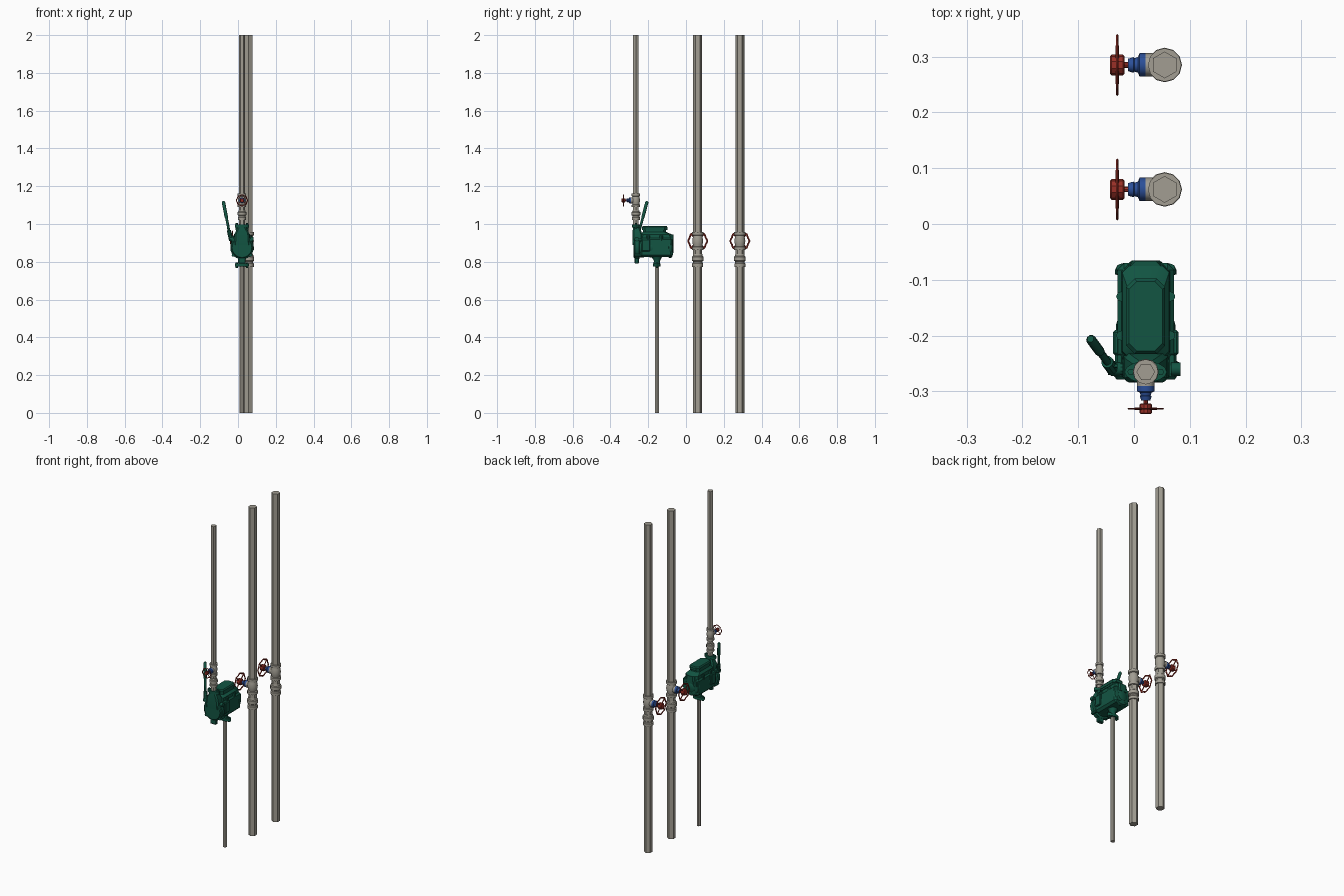
import bpy, bmesh, math
from mathutils import Vector, Matrix

if "Cube" in bpy.data.objects:
    bpy.data.objects.remove(bpy.data.objects["Cube"])

def mat(name, c):
    m = bpy.data.materials.new(name)
    m.diffuse_color = (*c, 1)
    m.use_nodes = True
    m.node_tree.nodes["Principled BSDF"].inputs["Base Color"].default_value = m.diffuse_color
    return m
GREY = mat("pipe_grey", (0.36, 0.34, 0.29))
GREEN = mat("casting_green", (0.006, 0.09, 0.055))
RED = mat("wheel_red", (0.32, 0.03, 0.02))
BLUE = mat("bonnet_blue", (0.025, 0.08, 0.32))

def finish(name, bm, m):
    bmesh.ops.recalc_face_normals(bm, faces=bm.faces)
    me = bpy.data.meshes.new(name)
    bm.to_mesh(me)
    bm.free()
    me.materials.append(m)
    ob = bpy.data.objects.new(name, me)
    bpy.context.collection.objects.link(ob)
    bpy.ops.object.select_all(action='DESELECT')
    ob.select_set(True)
    bpy.context.view_layer.objects.active = ob
    bpy.ops.object.shade_smooth_by_angle(angle=math.radians(35))
    return ob

def loft(name, rings, m, closed=False):
    bm = bmesh.new()
    rs = [[bm.verts.new(p) for p in r] for r in rings]
    n = len(rs[0])
    pairs = list(zip(rs, rs[1:])) + ([(rs[-1], rs[0])] if closed else [])
    for a, b in pairs:
        for i in range(n):
            j = (i + 1) % n
            bm.faces.new((a[i], a[j], b[j], b[i]))
    if not closed:
        bm.faces.new(rs[0])
        bm.faces.new(rs[-1])
    return finish(name, bm, m)

def lathe(name, origin, axis, profile, m, n=16, phase=0, oval=1):
    """Turned part: profile is (distance along axis, radius)."""
    o, q = Vector(origin), Vector(axis).to_track_quat('Z', 'Y')
    rings = []
    for d, r in profile:
        rings.append([o + q @ Vector((r * oval * math.cos(phase + math.tau * i / n),
                                      r * math.sin(phase + math.tau * i / n), d)) for i in range(n)])
    return loft(name, rings, m)

def rod(name, a, b, r, m, n=8):
    d = Vector(b) - Vector(a)
    return lathe(name, a, d.normalized(), [(0, r), (d.length, r)], m, n)

def box(name, lo, hi, m, bevel=0.004):
    bm = bmesh.new()
    bmesh.ops.create_cube(bm, size=1)
    for v in bm.verts:
        v.co = [(l + h) / 2 + c * (h - l) for c, l, h in zip(v.co, lo, hi)]
    bmesh.ops.bevel(bm, geom=bm.edges[:], offset=bevel, segments=1, affect='EDGES')
    return finish(name, bm, m)

def wheel(name, centre, axis, r, t):
    q, o = Vector(axis).to_track_quat('Z', 'Y'), Vector(centre)
    rings = []
    for i in range(32):
        a = math.tau * i / 32
        # lobed grip: rim swells outward eight times
        rr = r * (0.91 + 0.05 * math.cos(8 * a))
        rings.append([o + q @ Vector(((rr + t * math.cos(b)) * math.cos(a),
                                      (rr + t * math.cos(b)) * math.sin(a), t * 0.6 * math.sin(b)))
                      for b in [math.tau * k / 6 for k in range(6)]])
    loft(name + "_rim", rings, RED, closed=True)
    for k in range(4):
        a = math.tau * (k + 0.5) / 4
        tip = o + q @ Vector((0.9 * r * math.cos(a), 0.9 * r * math.sin(a), 0))
        rod(f"{name}_spoke_{k}", o, tip, t * 0.7, RED, 6)

def valve(name, x, y, z, axis, s, reach, wr):
    """Gate valve: body on the pipe, bonnet, stem and handwheel along axis."""
    o, ax = Vector((x, y, z)), Vector(axis)
    def prof(pts): return [(d * s, r * s) for d, r in pts]
    lathe(name + "_body", o, (0, 0, 1), prof([
        (-.047, .025), (-.047, .030), (-.031, .030), (-.028, .024), (-.018, .026), (0, .029),
        (.018, .026), (.028, .024), (.031, .030), (.047, .030), (.047, .025)]), GREY, 12)
    # union coupling below the valve
    lathe(name + "_union", o, (0, 0, 1), prof([
        (-.137, .024), (-.137, .029), (-.120, .029), (-.116, .025), (-.108, .025), (-.104, .031),
        (-.084, .031), (-.080, .026), (-.076, .026), (-.070, .024)]), GREY, 12)
    lathe(name + "_branch", o, ax, prof([(0, .022), (.022, .020), (.022, .021), (.034, .021)]), GREY, 12)
    k = reach / .085
    lathe(name + "_bonnet", o, ax, [(d * k, r * s) for d, r in [
        (.032, .021), (.045, .021), (.048, .014), (.054, .012), (.056, .014), (.066, .011)]], BLUE, 12)
    lathe(name + "_stem", o, ax, [(.064 * k, .005 * s), (reach, .005 * s)], RED, 8)
    hub = wr * 0.36
    lathe(name + "_hub", o + ax * reach, ax, [(-.013 * s, hub * .8), (-.010 * s, hub), (-.002, hub), (.002, hub),
                                            (.010 * s, hub), (.013 * s, hub * .8)], RED, 10)
    wheel(name + "_handwheel", o + ax * reach, ax, wr, wr * 0.09)

# tall risers with their valves
for i, y in enumerate((0.062, 0.285)):
    lathe(f"riser_pipe_{i}", (0.055, y, 0), (0, 0, 1), [(0, .024), (2, .024)], GREY, 6, math.pi / 2)
    valve(f"riser_valve_{i}", 0.055, y, 0.91, (-1, 0, 0), 1, .085, .053)

# upper feed pipe, its valve, and lower drain pipe
CX = 0.021
lathe("feed_pipe", (CX, -.265, .99), (0, 0, 1), [(0, .0165), (1.01, .0165)], GREY, 6)
valve("feed_valve", CX, -.265, 1.125, (0, -1, 0), .75, .066, .031)
lathe("drain_pipe", (CX, -.154, 0), (0, 0, 1), [(0, .0125), (.79, .0125)], GREY, 6)
lathe("drain_collar", (CX, -.154, .785), (0, 0, 1), [(0, .014), (.03, .014)], GREY, 12)

# pump barrel, end cover and rear cap
CZ = 0.875
lathe("pump_barrel", (CX, -.07, CZ), (0, -1, 0), [
    (0, .040), (.004, .051), (.012, .055), (.02, .055), (.022, .050), (.10, .050),
    (.11, .053), (.12, .053), (.124, .050), (.18, .052)], GREEN, 24)
lathe("front_cover", (CX, -.245, CZ), (0, -1, 0), [
    (0, .054), (.004, .062), (.026, .062), (.028, .056), (.034, .052)], GREEN, 24)
box("pump_cradle", (CX - .051, -.245, .825), (CX + .051, -.07, .93), GREEN, .012)
box("cover_foot", (CX - .02, -.272, .79), (CX + .02, -.25, .83), GREEN)
lathe("rear_boss", (CX, -.075, CZ), (0, -1, 0), [(-.010, .024), (-.006, .03), (.01, .03)], GREEN, 16)

# sloped air chamber on top with octagonal lid
def slab(x, y0, y1, z, c):
    return [(CX + a, b, z) for a, b in ((-x, y0 + c), (-x + c, y0), (x - c, y0), (x, y0 + c),
                                       (x, y1 - c), (x - c, y1), (-x + c, y1), (-x, y1 - c))]
loft("air_chamber", [slab(.045, -.245, -.07, .90, .012), slab(.042, -.24, -.075, .945, .012),
                     slab(.031, -.228, -.105, .958, .014), slab(.031, -.228, -.105, .975, .014)], GREEN)
loft("chamber_lid", [slab(.034, -.233, -.098, .968, .015), slab(.035, -.233, -.098, .983, .015),
                     slab(.030, -.228, -.103, .99, .014)], GREEN)
loft("rear_shoulder", [slab(.03, -.12, -.065, .90, .008), slab(.026, -.12, -.066, .945, .008)], GREEN)

# outlet column and oval flanges
loft("outlet_column", [slab(.042, -.282, -.225, .89, .008), slab(.038, -.284, -.232, .95, .008),
                       slab(.02, -.28, -.245, .985, .008)], GREEN)
for nm, y, z in (("outlet_flange", -.265, .982), ("inlet_flange", -.154, .774)):
    loft(nm, [[(CX + .038 * math.copysign(abs(math.cos(a)) ** 1.2, math.cos(a)),
                y + .02 * math.sin(a), z + h) for a in [math.tau * i / 16 for i in range(16)]]
              for h in (0, .016)], GREEN)
    for s in (-1, 1):
        rod(nm + f"_bolt_{s}", (CX + s * .027, y, z - .006), (CX + s * .027, y, z + .022), .006, GREEN, 6)
lathe("inlet_neck", (CX, -.154, .785), (0, 0, 1), [(0, .018), (.02, .016), (.045, .03)], GREEN, 16)

# lugs and bolts along both sides
for s in (-1, 1):
    for y, z in ((-.08, .90), (-.13, .925), (-.2, .925)):
        rod("side_bolt", (CX + s * .044, y, z - .014), (CX + s * .044, y, z + .014), .009, GREEN, 8)
    box("side_bracket", (CX + s * .053 - .006, -.235, .855), (CX + s * .053 + .006, -.19, .92), GREEN)
    rod("cover_pivot", (CX + s * .045, -.26, .92), (CX + s * .062, -.26, .92), .012, GREEN, 12)
    for dz in (-.04, .04):
        rod("cover_bolt", (CX + s * .047, -.235, CZ + dz), (CX + s * .047, -.273, CZ + dz), .008, GREEN, 6)

# hand lever with socket
rod("lever_socket", (-.037, -.262, .915), (-.048, -.247, .965), .011, GREEN, 10)
rod("lever_crank", (-.02, -.26, .92), (-.047, -.26, .92), .011, GREEN, 10)
lathe("hand_lever", (-.044, -.252, .945), Vector((-.034, .046, .175)).normalized(),
      [(0, .007), (.09, .007), (.095, .009), (.178, .009), (.184, .006)], GREEN, 10)
rod("lever_pin", (-.052, -.254, .95), (-.03, -.254, .95), .004, GREEN, 6)
